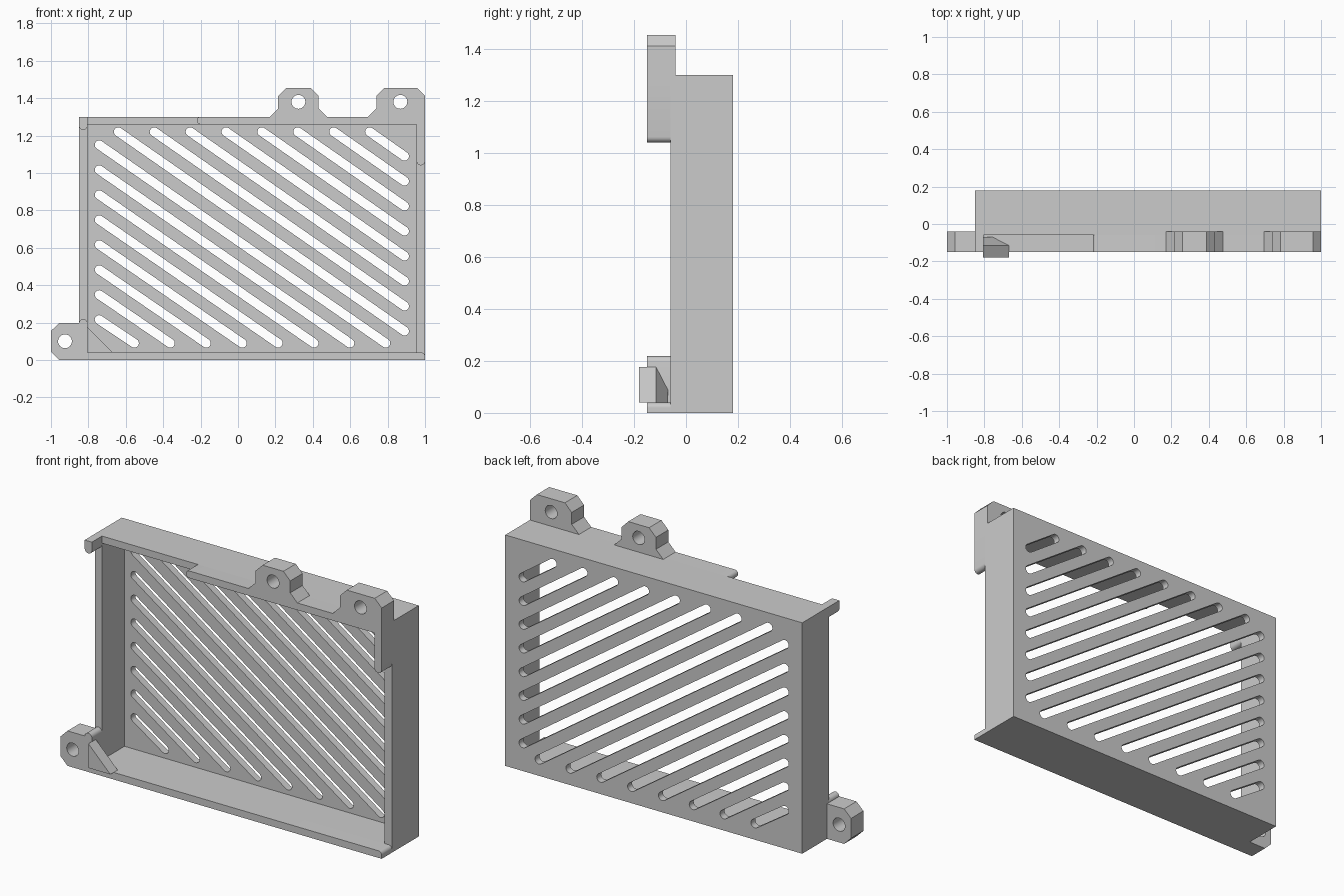
import bpy, bmesh
from math import sin, cos, pi, atan2, radians

if "Cube" in bpy.data.objects:
    bpy.data.objects.remove(bpy.data.objects["Cube"])


def arc(cx, cz, r, a0, a1, n=10):
    return [(cx + r * cos(radians(a0 + (a1 - a0) * i / n)),
             cz + r * sin(radians(a0 + (a1 - a0) * i / n))) for i in range(n + 1)]


def circle(cx, cz, r, n=32):
    return arc(cx, cz, r, 0, 360, n)[:-1]


def rect(x0, x1, z0, z1):
    return [(x0, z0), (x1, z0), (x1, z1), (x0, z1)]


def slot(p, q, r):
    a = atan2(q[1] - p[1], q[0] - p[0]) * 180 / pi
    return arc(*p, r, a + 90, a + 270) + arc(*q, r, a - 90, a + 90)


def finish(ob):
    bm = bmesh.new()
    bm.from_mesh(ob.data)
    bmesh.ops.remove_doubles(bm, verts=bm.verts, dist=1e-5)
    bmesh.ops.recalc_face_normals(bm, faces=bm.faces)
    bm.to_mesh(ob.data)
    bm.free()
    bpy.ops.object.select_all(action='DESELECT')
    ob.select_set(True)
    bpy.context.view_layer.objects.active = ob
    bpy.ops.object.shade_smooth_by_angle(angle=radians(30))


def plate(name, outline, y0, y1, holes=()):
    """Front-view outline with holes, extruded from y0 to y1."""
    cu = bpy.data.curves.new(name, 'CURVE')
    cu.dimensions, cu.fill_mode = '2D', 'BOTH'
    cu.extrude = (y1 - y0) / 2
    for loop in [outline, *holes]:
        sp = cu.splines.new('POLY')
        sp.points.add(len(loop) - 1)
        for pt, (x, z) in zip(sp.points, loop):
            pt.co = (x, z, 0, 1)
        sp.use_cyclic_u = True
    ob = bpy.data.objects.new(name, cu)
    bpy.context.collection.objects.link(ob)
    ob.rotation_euler.x = pi / 2
    ob.location.y = (y0 + y1) / 2
    bpy.ops.object.select_all(action='DESELECT')
    ob.select_set(True)
    bpy.context.view_layer.objects.active = ob
    bpy.ops.object.convert(target='MESH')
    finish(bpy.context.view_layer.objects.active)


FRONT, STEP, TAB_BACK, PLATE, BACK = -0.15, -0.06, -0.04, 0.14, 0.18
outer = rect(-0.85, 1.0, 0, 1.3)

# Slotted back panel
slots = [slot((-0.64 + 0.192 * i, 1.22), (0.89, 0.155 + 0.1335 * i), 0.024) for i in range(8)]
slots += [slot((-0.742, 1.15 - 0.1335 * i), (0.79 - 0.192 * i, 0.09), 0.024) for i in range(8)]
plate("slotted_panel", outer, PLATE, BACK, slots)

# Four side walls
plate("side_walls", outer, STEP, PLATE, [rect(-0.805, 0.955, 0.04, 1.26)])

# Raised front lips with rounded ends
plate("top_right_lip", [(1, 1.3)] + arc(-0.2, 1.28, 0.02, 90, 270) + [(0.955, 1.26)]
      + arc(0.9775, 1.063, 0.0225, 180, 360), FRONT, STEP)
plate("bottom_left_lip", [(1, 0), (-0.85, 0)] + arc(-0.8275, 0.196, 0.0225, 180, 0)
      + [(-0.805, 0.04)] + arc(0.98, 0.02, 0.02, 90, 0), FRONT, STEP)
plate("top_left_hook", [(-0.805, 1.3), (-0.85, 1.3)]
      + arc(-0.8275, 1.253, 0.0225, 180, 360), FRONT, STEP)

# Screw tabs
plate("middle_tab", [(0.17, 1.3), (0.215, 1.345), (0.215, 1.412), (0.258, 1.455),
                     (0.388, 1.455), (0.43, 1.412), (0.43, 1.345), (0.475, 1.3)],
      FRONT, TAB_BACK, [circle(0.323, 1.38, 0.037)])
plate("right_tab", [(0.695, 1.3), (0.74, 1.345), (0.74, 1.412), (0.782, 1.455),
                    (0.957, 1.455), (1, 1.412), (1, 1.3)],
      FRONT, TAB_BACK, [circle(0.868, 1.38, 0.037)])
plate("lower_tab", [(-0.85, 0), (-0.957, 0), (-1, 0.043), (-1, 0.155), (-0.957, 0.197),
                    (-0.85, 0.197)],
      FRONT, TAB_BACK, [circle(-0.925, 0.1, 0.037)])

# Corner clip, tapered at its back
bm = bmesh.new()
rings = []
for y, s in ((-0.18, 0.137), (-0.115, 0.137), (-0.07, 0.05)):
    rings.append([bm.verts.new((-0.806 + a * s, y, 0.04 + b * s))
                  for a, b in ((0, 0), (1, 0), (0, 1))])
for r0, r1 in zip(rings, rings[1:]):
    for i in range(3):
        j = (i + 1) % 3
        bm.faces.new((r0[i], r0[j], r1[j], r1[i]))
bm.faces.new(rings[0])
bm.faces.new(rings[-1])
me = bpy.data.meshes.new("corner_clip")
bm.to_mesh(me)
bm.free()
clip = bpy.data.objects.new("corner_clip", me)
bpy.context.collection.objects.link(clip)
finish(clip)
